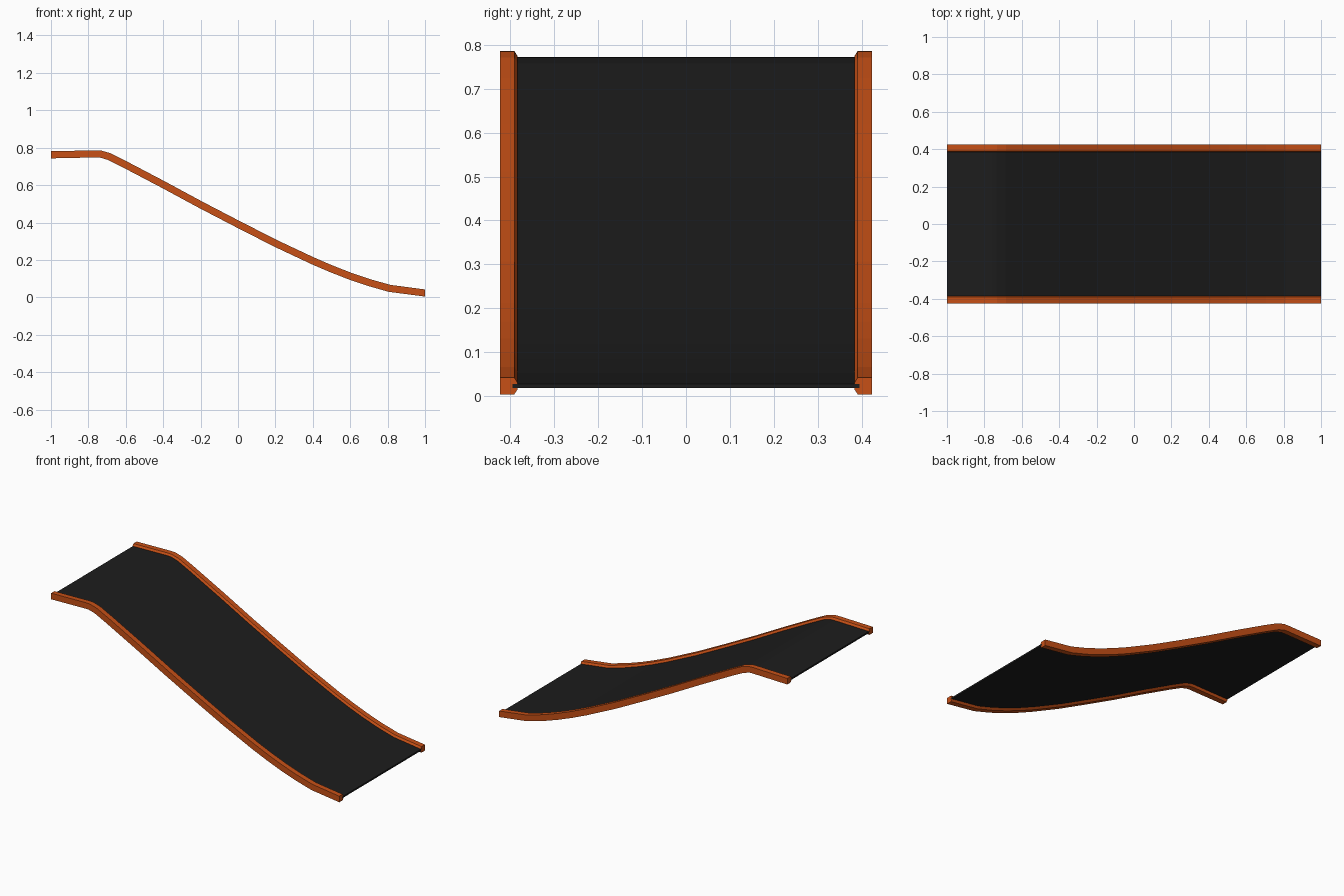
import bpy, bmesh
from mathutils import Vector

if "Cube" in bpy.data.objects:
    bpy.data.objects.remove(bpy.data.objects["Cube"])

# Side curve of the ramp (x, z), through the middle of the rails
PATH = [(-1, .762), (-.76, .767), (-.735, .766), (-.69, .753), (-.6, .708),
        (-.4, .603), (-.2, .495), (0, .391), (.2, .289), (.4, .195),
        (.5, .152), (.6, .113), (.7, .079), (.81, .048), (1, .023)]


def material(name, color):
    m = bpy.data.materials.new(name)
    m.diffuse_color = color
    m.use_nodes = True
    m.node_tree.nodes["Principled BSDF"].inputs["Base Color"].default_value = m.diffuse_color
    return m


def normals(path):
    # Mitred upward normal at each path point
    pts = [Vector(p) for p in path]
    seg = [(b - a).normalized() for a, b in zip(pts, pts[1:])]
    seg = [Vector((-d.y, d.x)) for d in seg]
    out = [seg[0]]
    for a, b in zip(seg, seg[1:]):
        n = (a + b).normalized()
        out.append(n / n.dot(a))
    out.append(seg[-1])
    # Keep the two end cuts vertical
    out[0] = Vector((0, 1))
    out[-1] = Vector((0, 1))
    return pts, out


def sweep(name, section, mat):
    # Sweep a closed (y, height) section along the side curve
    bm = bmesh.new()
    rings = []
    for p, n in zip(*normals(PATH)):
        rings.append([bm.verts.new((p.x + n.x * h, y, p.y + n.y * h)) for y, h in section])
    k = len(section)
    for a, b in zip(rings, rings[1:]):
        for i in range(k):
            j = (i + 1) % k
            bm.faces.new((a[i], a[j], b[j], b[i]))
    bm.faces.new(rings[0])
    bm.faces.new(rings[-1][::-1])
    bmesh.ops.recalc_face_normals(bm, faces=bm.faces)
    me = bpy.data.meshes.new(name)
    bm.to_mesh(me)
    bm.free()
    ob = bpy.data.objects.new(name, me)
    bpy.context.collection.objects.link(ob)
    me.materials.append(mat)
    return ob


black = material("black_deck", (.012, .012, .012, 1))
orange = material("orange_rail", (.57, .08, .008, 1))

# Thin deck
sweep("ramp_deck", [(-.395, -.005), (.395, -.005), (.395, .005), (-.395, .005)], black)

# Side rails with chamfered inner edges
rail = [(.424, -.019), (.424, .019), (.391, .019), (.384, .008), (.384, -.008), (.391, -.019)]
sweep("left_rail", rail, orange)
sweep("right_rail", [(-y, h) for y, h in rail], orange)
